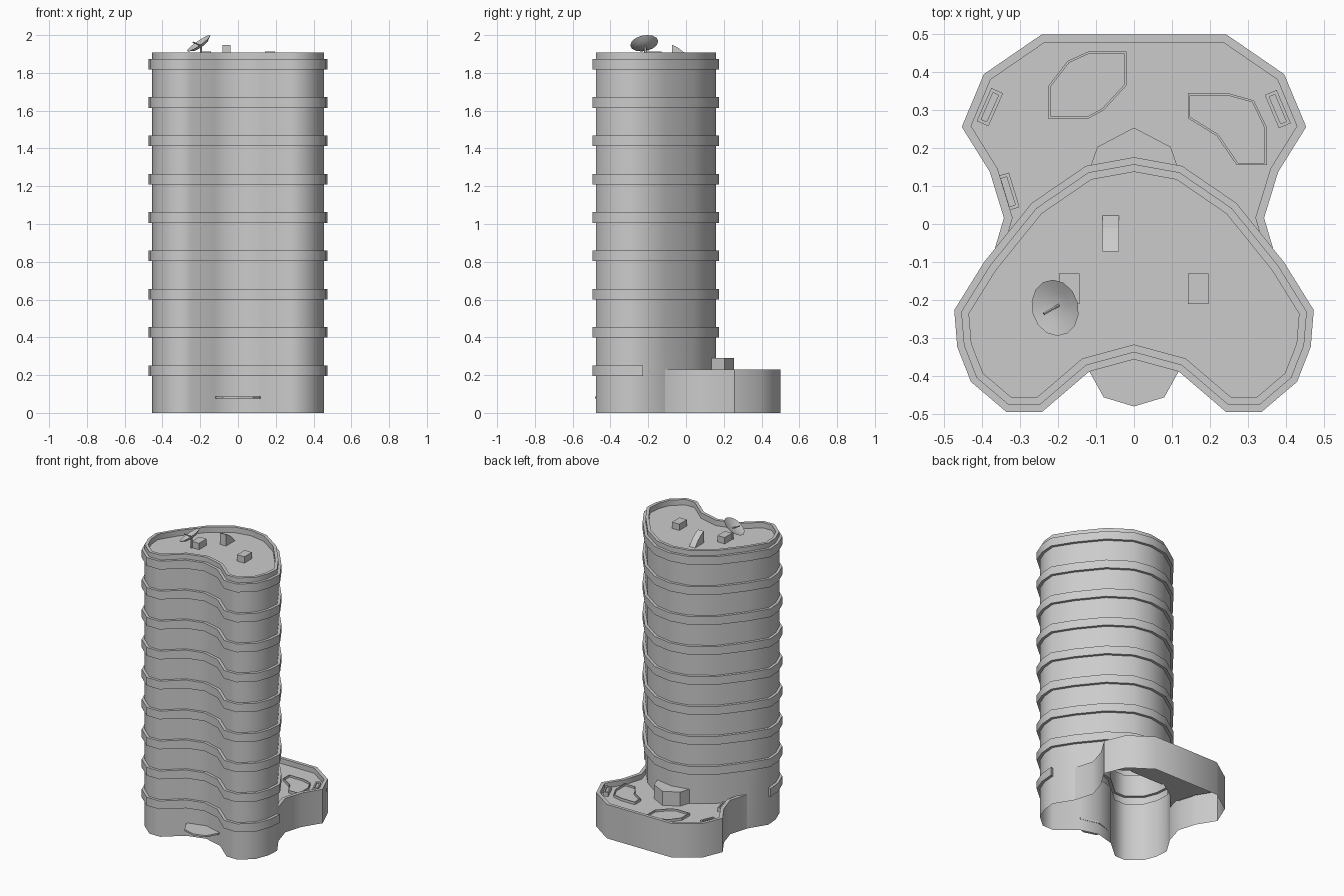
import bpy, bmesh, math
from mathutils import Vector

if "Cube" in bpy.data.objects:
    bpy.data.objects.remove(bpy.data.objects["Cube"])


def clockwise(pts):
    area = sum(a[0] * b[1] - b[0] * a[1] for a, b in zip(pts, pts[1:] + pts[:1]))
    return pts if area < 0 else pts[::-1]


def offset(pts, d, closed=True):
    """Mitred offset of a clockwise outline; positive d grows it."""
    out, n = [], len(pts)
    for i in range(n):
        p = Vector(pts[i])
        dirs = []
        if closed or i > 0:
            dirs.append((p - Vector(pts[i - 1])).normalized())
        if closed or i < n - 1:
            dirs.append((Vector(pts[(i + 1) % n]) - p).normalized())
        norms = [Vector((-v.y, v.x)) for v in dirs]
        m = sum(norms, Vector((0, 0))).normalized()
        out.append(tuple(p + m * d / m.dot(norms[0])))
    return out


def ring(pts, z):
    return [(x, y, z) for x, y in pts]


def build(name, strips=(), faces=(), smooth=50):
    """strips: list of (rings, closed); faces: list of polygon point lists."""
    bm = bmesh.new()
    for rings, closed in strips:
        vs = [[bm.verts.new(p) for p in r] for r in rings]
        n = len(vs[0])
        for a, b in zip(vs, vs[1:]):
            for i in range(n if closed else n - 1):
                j = (i + 1) % n
                bm.faces.new((b[i], b[j], a[j], a[i]))
    for f in faces:
        bm.faces.new([bm.verts.new(p) for p in f])
    bmesh.ops.remove_doubles(bm, verts=bm.verts, dist=0.0005)
    bmesh.ops.recalc_face_normals(bm, faces=bm.faces)
    me = bpy.data.meshes.new(name)
    bm.to_mesh(me)
    bm.free()
    ob = bpy.data.objects.new(name, me)
    bpy.context.collection.objects.link(ob)
    if smooth:
        bpy.ops.object.select_all(action='DESELECT')
        ob.select_set(True)
        bpy.context.view_layer.objects.active = ob
        bpy.ops.object.shade_smooth_by_angle(angle=math.radians(smooth))
    return ob


def prism(name, pts, z0, z1):
    lo, hi = ring(pts, z0), ring(pts, z1)
    return build(name, [([lo, hi], True)], [lo, hi], 0)


def tray(name, pts, rim, z0, z1, zin):
    pts = clockwise(pts)
    inn = offset(pts, -rim)
    return build(name, [([ring(pts, z0), ring(pts, z1), ring(inn, z1), ring(inn, zin)], True)],
                 [ring(inn, zin)], 0)


def rect(cx, cy, w, l, deg):
    c, s = math.cos(math.radians(deg)), math.sin(math.radians(deg))
    return [(cx + x * c - y * s, cy + x * s + y * c)
            for x, y in ((-w / 2, -l / 2), (-w / 2, l / 2), (w / 2, l / 2), (w / 2, -l / 2))]


# Kidney-shaped tower outline: band edge, wall, parapet inside
half = [(0, .176), (.127, .153), (.27, .055), (.395, -.10), (.474, -.227), (.466, -.324),
        (.43, -.416), (.337, -.495), (.242, -.495), (.118, -.389), (0, -.357)]
band = half + [(-x, y) for x, y in half[-2:0:-1]]
wall = offset(band, -.018)
inner = offset(band, -.038)
DECK, LIP, ROOF, TOP = .195, .23, 1.87, 1.907

# Tower shell with stepped floor bands, front skirt down to the ground
rings = [ring(wall, DECK)]
for k in range(1, 9):
    z = .223 + k * .2029
    rings += [ring(wall, z - .028), ring(band, z - .028), ring(band, z + .028), ring(wall, z + .028)]
rings += [ring(wall, TOP), ring(inner, TOP), ring(inner, ROOF)]
front = wall[3:18]
build("tower", [(rings, True), ([ring(front, 0), ring(front, DECK)], False)], [ring(inner, ROOF)])

# Lowest band wraps only the front
b, w = band[4:17], wall[4:17]
prof = [ring(w, .195), ring(b, .195), ring(b, .251), ring(w, .251)]
build("lowest_band", [(prof, False)], [[r[i] for r in prof] for i in (0, -1)])

# Podium with raised lip and sunken deck
side = [(.243, .5), (.396, .395), (.454, .256), (.38, .137), (.343, .016), wall[3]]
pod = [(-x, y) for x, y in side[::-1]] + side
pin = offset(pod, -.022, False)
end = Vector(wall[3]).lerp(Vector(wall[2]), .3)
pin[0], pin[-1] = (-end.x, end.y), (end.x, end.y)
build("podium", [([ring(pod, 0), ring(pod, LIP), ring(pin, LIP), ring(pin, DECK)], False)],
      [ring(pin + [wall[i] for i in (2, 1, 0, 19, 18)], DECK)])

# Rear lobby block and front entrance canopy
prism("rear_lobby", [(-.125, .12), (-.115, .15), (-.097, .203), (0, .254), (.097, .203),
                     (.115, .15), (.125, .12)], DECK, .29)
prism("entrance_canopy", [(-.12, -.37), (-.118, -.388), (-.08, -.457), (0, -.481), (.08, -.457),
                          (.118, -.388), (.12, -.37), (0, -.335)], .077, .088)

# Deck planting beds and small planters
tray("left_bed", [(-.02, .455), (-.12, .455), (-.175, .43), (-.225, .365), (-.225, .277),
                  (-.122, .277), (-.08, .3), (-.02, .365)], .006, DECK, .212, .199)
tray("right_bed", [(.142, .345), (.247, .345), (.316, .326), (.35, .255), (.35, .155),
                   (.271, .155), (.218, .232), (.142, .279)], .006, DECK, .212, .199)
for i, (x, y, a) in enumerate([(-.38, .308, -24), (.379, .303, 23), (-.332, .085, 17)]):
    tray("planter_%d" % (i + 1), rect(x, y, .034, .095, a), .009, DECK, .222, .213)

# Roof boxes and curved vent hood
for name, x in (("roof_box_right", .169), ("roof_box_left", -.171)):
    prism(name, rect(x, -.171, .054, .08, 0), ROOF, 1.913)
hood = [(-.073, ROOF), (-.073, 1.948), (-.04, 1.932), (-.01, 1.908), (.022, ROOF)]
l, r = [[(x, y, z) for y, z in hood] for x in (-.083, -.039)]
build("vent_hood", [([l, r], True)], [l, r], 0)

# Satellite dish: shallow double-walled cone with post and feed arm
n = Vector((-.555, -.16, .81)).normalized()
c = Vector((-.208, -.221, 1.957))
u = n.orthogonal().normalized()
v = n.cross(u)


def circle(rad, h, sides=14):
    return [c + n * h + (u * math.cos(t) + v * math.sin(t)) * rad
            for t in (2 * math.pi * i / sides for i in range(sides))]


build("dish", [([circle(.0002, -.026), circle(.045, -.018), circle(.075, 0), circle(.04, -.012),
                 circle(.0002, -.018)], True)], smooth=40)


def rod(name, p, q, rad):
    p, q = Vector(p), Vector(q)
    bpy.ops.mesh.primitive_cylinder_add(vertices=6, radius=rad, depth=(q - p).length,
                                        location=(p + q) / 2)
    ob = bpy.context.object
    ob.name = name
    ob.rotation_euler = (q - p).to_track_quat('Z', 'Y').to_euler()


rod("dish_feed", (-.198, -.214, 1.945), (-.238, -.237, 1.962), .004)
rod("dish_post", (-.197, -.216, 1.94), (-.197, -.216, ROOF), .006)
